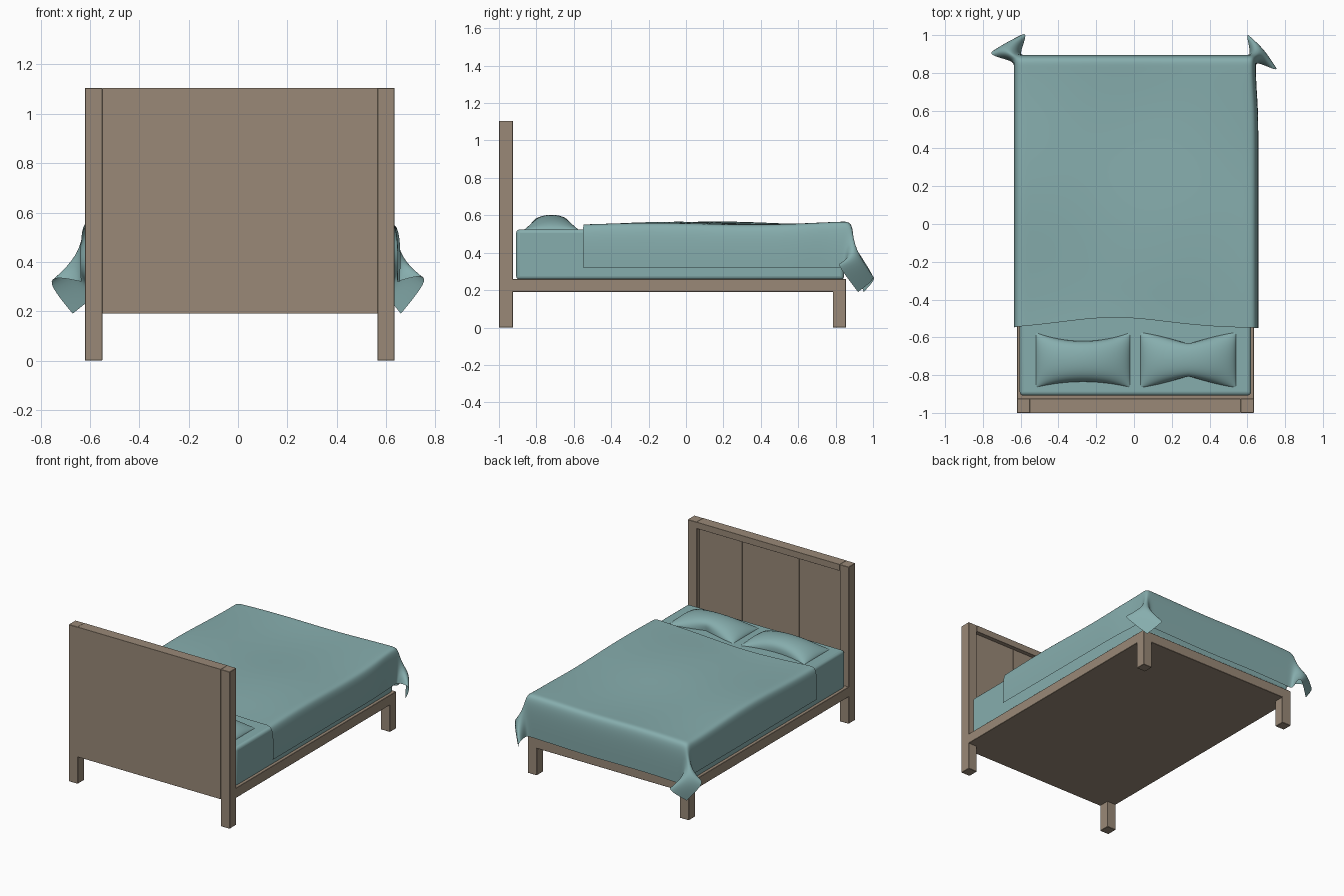
import bpy, bmesh, math

if "Cube" in bpy.data.objects:
    bpy.data.objects.remove(bpy.data.objects["Cube"])

CX = 0.0075  # the frame sits slightly off centre because the blanket corners differ


def material(name, rgb):
    m = bpy.data.materials.new(name)
    m.diffuse_color = (*rgb, 1)
    m.use_nodes = True
    m.node_tree.nodes["Principled BSDF"].inputs["Base Color"].default_value = m.diffuse_color
    return m


WOOD = material("wood", (0.32, 0.25, 0.185))
CLOTH = material("cloth", (0.24, 0.42, 0.42))


def add_object(name, bm, mat):
    bmesh.ops.recalc_face_normals(bm, faces=bm.faces)
    me = bpy.data.meshes.new(name)
    bm.to_mesh(me)
    bm.free()
    me.materials.append(mat)
    ob = bpy.data.objects.new(name, me)
    bpy.context.collection.objects.link(ob)
    return ob


def box(name, x, y, z, mat=WOOD, bevel=0.002, segments=1):
    bm = bmesh.new()
    bmesh.ops.create_cube(bm, size=1)
    for v in bm.verts:
        v.co = [lo + (c + 0.5) * (hi - lo) for c, (lo, hi) in zip(v.co, (x, y, z))]
    ob = add_object(name, bm, mat)
    b = ob.modifiers.new("bevel", 'BEVEL')
    b.width, b.segments = bevel, segments
    return ob


def grid_faces(bm, rows):
    for r0, r1 in zip(rows, rows[1:]):
        for j in range(len(r0) - 1):
            bm.faces.new((r0[j], r0[j + 1], r1[j + 1], r1[j]))


def smooth(ob, angle=40):
    bpy.ops.object.select_all(action='DESELECT')
    ob.select_set(True)
    bpy.context.view_layer.objects.active = ob
    bpy.ops.object.shade_smooth_by_angle(angle=math.radians(angle))


# headboard: two full-height posts, rails, recessed planks and a flat back
W = 0.6275
for side, name in ((-1, "left"), (1, "right")):
    xs = sorted((CX + side * W, CX + side * (W - 0.07)))
    box(f"headboard_post_{name}", xs, (-1, -0.925), (0, 1.105))
    box(f"foot_leg_{name}", xs, (0.785, 0.855), (0, 0.2))
inner = (CX - W + 0.07, CX + W - 0.07)
box("headboard_top_rail", inner, (-1, -0.925), (1.06, 1.105), bevel=0.0005)
box("headboard_bottom_rail", inner, (-1, -0.925), (0.19, 0.27), bevel=0.0005)
box("headboard_back", inner, (-1, -0.965), (0.25, 1.07), bevel=0.0005)
cuts = (inner[0], CX - 0.2225, CX + 0.2225, inner[1])
for i in range(3):
    box(f"headboard_plank_{i + 1}", (cuts[i] + 0.002, cuts[i + 1] - 0.002),
        (-0.97, -0.955), (0.25, 1.065), bevel=0.001)

# platform and mattress
box("bed_platform", (CX - W, CX + W), (-0.93, 0.855), (0.19, 0.26))
smooth(box("mattress", (CX - 0.6125, CX + 0.6125), (-0.908, 0.845), (0.255, 0.525),
           CLOTH, 0.02, 4))

# blanket: coarse control sheet (position, hang-down) smoothed by subdivision
cols = [(-0.635, 0.235), (-0.637, 0.12), (-0.634, 0), (-0.575, 0), (-0.4, 0), (-0.2, 0), (0, 0),
        (0.2, 0), (0.4, 0), (0.595, 0), (0.65, 0), (0.66, 0.12), (0.656, 0.235)]
rows = [(-0.55, 0), (-0.45, 0), (-0.25, 0), (0, 0), (0.2, 0), (0.4, 0), (0.6, 0), (0.75, 0),
        (0.835, 0), (0.893, 0), (0.897, 0.14), (0.89, 0.29)]
# flared corner points, keyed by (row from end, column from side)
right_corner = {(1, 1): (0.70, 0.945, 0.40), (1, 0): (0.806, 0.785, 0.367),
                (0, 1): (0.58, 1.05, 0.29), (0, 0): (0.66, 0.92, 0.19)}
left_corner = {(1, 1): (-0.71, 0.95, 0.40), (1, 0): (-0.806, 0.90, 0.355),
               (0, 1): (-0.545, 1.045, 0.29), (0, 0): (-0.67, 0.95, 0.19)}
bm = bmesh.new()
sheet = []
for i, (y, dy) in enumerate(rows):
    line = []
    for j, (x, dx) in enumerate(cols):
        r, c = len(rows) - 1 - i, len(cols) - 1 - j
        px, py = x, y
        # gentle lumps on top, curved head edge
        pz = 0.557 + 0.008 * math.cos(5.5 * y + 1.5 * x) + 0.004 * math.sin(7 * x - 3 * y) - dx - dy
        if dx:
            pz = 0.555 - dx
            py = min(y, 0.865)
        elif dy:
            px = max(-0.615, min(0.625, x))
        elif 2 <= j <= 10 and i < 2:
            py += 0.06 * math.exp(-((x + 0.1) / 0.35) ** 2)
        if x > 0.64 and y > 0.6 and not dy:
            px -= 0.012
        corner = (left_corner.get((r, j)), right_corner.get((r, c)))
        p = corner[0] or corner[1] or (px, py, pz)
        line.append(bm.verts.new(p))
    sheet.append(line)
grid_faces(bm, sheet)
blanket = add_object("blanket", bm, CLOTH)
if blanket.data.polygons[len(blanket.data.polygons) // 2].normal.z < 0:
    blanket.data.flip_normals()
blanket.data.shade_smooth()
sub = blanket.modifiers.new("smooth", 'SUBSURF')
sub.levels = sub.render_levels = 3
sub.boundary_smooth = 'PRESERVE_CORNERS'


# pillows: puffed rectangles with pinched long edges
def pillow(name, x0, x1, pinch_front, pinch_back, sharp):
    bm = bmesh.new()
    n, top = 32, []
    for i in range(n + 1):
        v = -math.cos(math.pi * i / n)
        line = []
        for j in range(n + 1):
            u = -math.cos(math.pi * j / n)
            puff = max(0, (1 - u * u) * (1 - v * v))
            w = (1 - abs(u)) ** 1.3 if sharp else 1 - u * u
            pinch = (pinch_back if v > 0 else pinch_front) * w * abs(v) ** 2
            y = -0.72 + v * (0.145 - pinch)
            line.append(bm.verts.new(((x0 + x1) / 2 + u * (x1 - x0) / 2, y,
                                      0.524 + 0.078 * puff ** 0.6)))
        top.append(line)
    grid_faces(bm, top)
    bmesh.ops.holes_fill(bm, edges=[e for e in bm.edges if e.is_boundary], sides=0)
    smooth(add_object(name, bm, CLOTH), 60)


pillow("pillow_left", -0.52, -0.02, 0.03, 0.045, False)
pillow("pillow_right", 0.035, 0.54, 0.06, 0.06, True)
